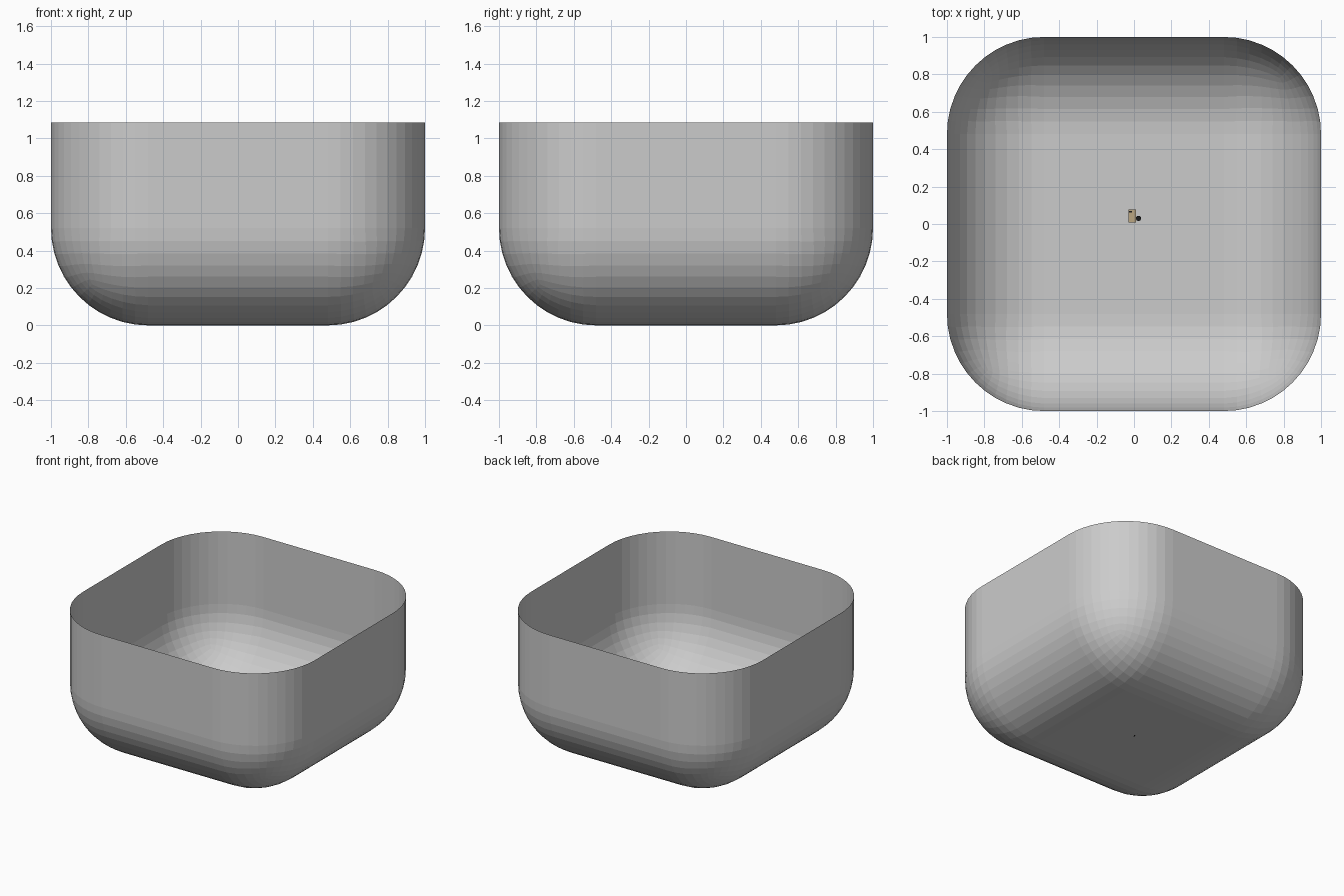
import bpy, bmesh
from mathutils import Matrix, Vector

if "Cube" in bpy.data.objects:
    bpy.data.objects.remove(bpy.data.objects["Cube"])

HEIGHT = 1.085
RADIUS = 0.52


def material(name, rgb):
    m = bpy.data.materials.new(name)
    m.diffuse_color = (*rgb, 1)
    m.use_nodes = True
    m.node_tree.nodes["Principled BSDF"].inputs["Base Color"].default_value = m.diffuse_color
    return m


def add_object(name, bm, mat=None):
    mesh = bpy.data.meshes.new(name)
    bm.to_mesh(mesh)
    bm.free()
    ob = bpy.data.objects.new(name, mesh)
    bpy.context.collection.objects.link(ob)
    if mat:
        mesh.materials.append(mat)
    return ob


def add_box(bm, center, size):
    bmesh.ops.create_cube(bm, size=1, matrix=Matrix.Translation(center)
                          @ Matrix.Diagonal((*size, 1)))


# Rounded open-topped shell: bevelled cube with the top sliced away
bm = bmesh.new()
bmesh.ops.create_cube(bm, size=2, matrix=Matrix.Translation((0, 0, 1)))
bmesh.ops.bevel(bm, geom=bm.edges[:], offset=RADIUS, segments=12,
                profile=0.5, affect='EDGES')
bmesh.ops.bisect_plane(bm, geom=bm.verts[:] + bm.edges[:] + bm.faces[:],
                       plane_co=(0, 0, HEIGHT), plane_no=(0, 0, 1),
                       clear_outer=True)
bmesh.ops.recalc_face_normals(bm, faces=bm.faces[:])
if min(bm.faces, key=lambda f: f.calc_center_median().z).normal.z > 0:
    bmesh.ops.reverse_faces(bm, faces=bm.faces[:])
add_object("room_shell", bm)

# Tiny desk standing on the floor
wood = material("wood", (0.5, 0.38, 0.22))
black = material("black", (0.01, 0.01, 0.01))
bm = bmesh.new()
add_box(bm, Vector((-0.01, 0.043, 0.035)), (0.04, 0.07, 0.003))
for x in (-0.027, 0.007):
    for y in (0.011, 0.075):
        add_box(bm, Vector((x, y, 0.017)), (0.004, 0.004, 0.034))
add_object("desk", bm, wood)

# Small item on the desk
bm = bmesh.new()
add_box(bm, Vector((-0.018, 0.066, 0.039)), (0.016, 0.008, 0.005))
add_object("desk_item", bm, black)

# Tiny round stool beside the desk
bm = bmesh.new()
for radius, depth, z in ((0.014, 0.004, 0.024), (0.003, 0.022, 0.012),
                         (0.010, 0.002, 0.001)):
    bmesh.ops.create_cone(bm, cap_ends=True, segments=16, radius1=radius,
                          radius2=radius, depth=depth,
                          matrix=Matrix.Translation((0.024, 0.03, z)))
add_object("stool", bm, black)
